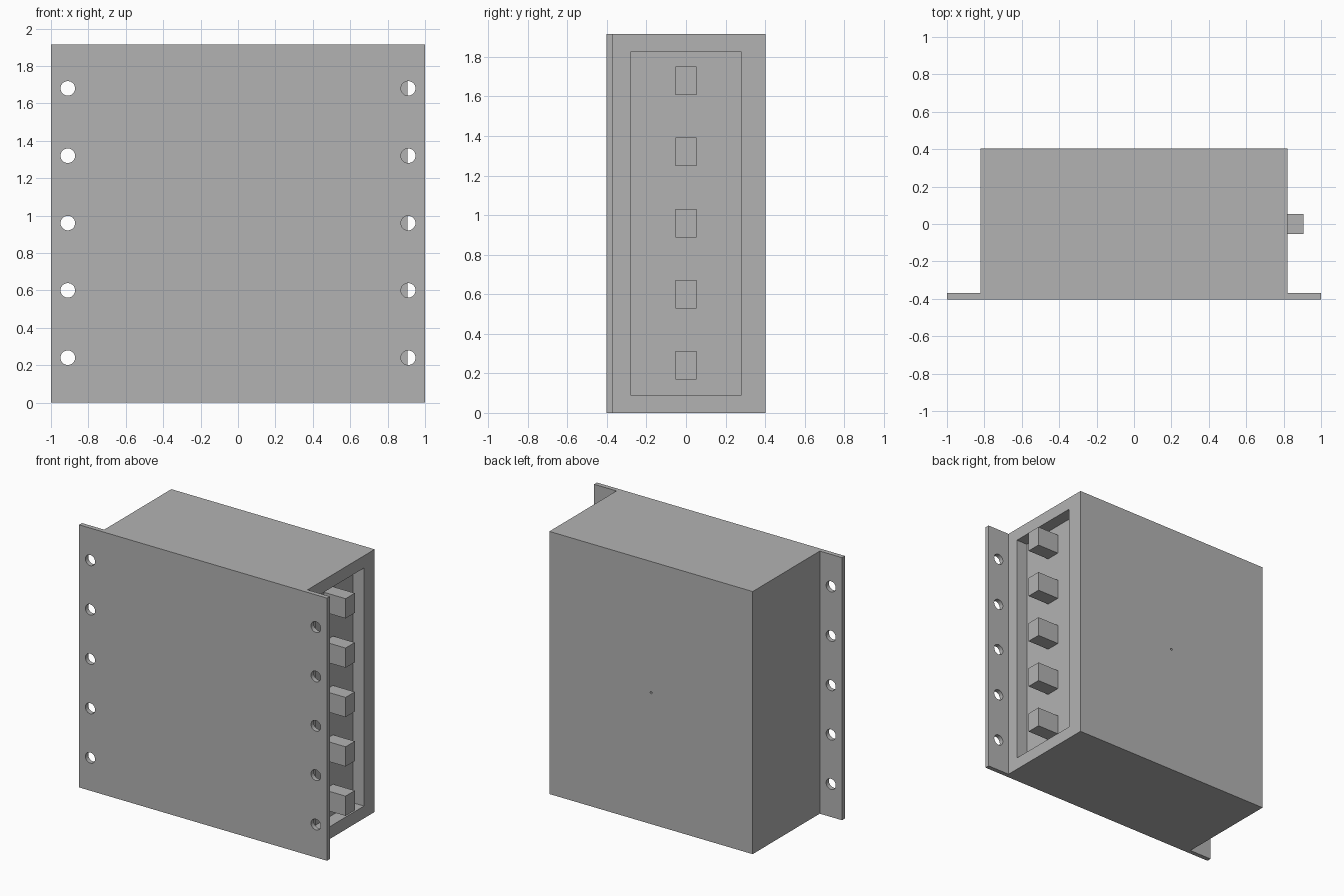
import bpy
import bmesh
import math

cube = bpy.data.objects.get("Cube")
if cube:
    bpy.data.objects.remove(cube, do_unlink=True)

HEIGHT = 1.915
BACK = 0.403            # half depth
BODY = 0.82             # half width of the body
PLATE_BACK = -0.37      # rear face of the front plate
FLOOR = 0.73            # x of the recess floor
ROWS = [0.24 + 0.36 * i for i in range(5)]

grey = bpy.data.materials.new("plain grey")
grey.use_nodes = True
grey.diffuse_color = (0.45, 0.45, 0.45, 1)
grey.node_tree.nodes["Principled BSDF"].inputs["Base Color"].default_value = grey.diffuse_color


def box(name, low, high):
    """Axis-aligned box between two corners."""
    bpy.ops.mesh.primitive_cube_add(size=1, location=[(a + b) / 2 for a, b in zip(low, high)])
    obj = bpy.context.object
    obj.name = name
    obj.scale = [b - a for a, b in zip(low, high)]
    bpy.ops.object.transform_apply(location=False, rotation=False, scale=True)
    obj.data.materials.append(grey)
    return obj


def drill(name, x, y, z, radius, length):
    """Cylinder along y, used as a cutter."""
    bpy.ops.mesh.primitive_cylinder_add(vertices=32, radius=radius, depth=length,
                                        location=(x, y, z), rotation=(math.pi / 2, 0, 0))
    obj = bpy.context.object
    obj.name = name
    obj.data.materials.append(grey)
    return obj


def cut(target, cutter):
    """Subtract the cutter, then discard it."""
    mod = target.modifiers.new(cutter.name, "BOOLEAN")
    mod.operation = "DIFFERENCE"
    mod.solver = "EXACT"
    mod.object = cutter
    cutter.hide_render = True
    bpy.context.view_layer.objects.active = target
    bpy.ops.object.modifier_apply(modifier=mod.name)
    bpy.data.objects.remove(cutter, do_unlink=True)


# Housing: flanged plan profile extruded upward
half = [(1, -BACK), (1, PLATE_BACK), (BODY, PLATE_BACK), (BODY, BACK)]
profile = half + [(-x, y) for x, y in reversed(half)]
bm = bmesh.new()
base = bm.faces.new([bm.verts.new((x, y, 0)) for x, y in profile])
grown = bmesh.ops.extrude_face_region(bm, geom=[base])
bmesh.ops.translate(bm, vec=(0, 0, HEIGHT),
                    verts=[v for v in grown["geom"] if isinstance(v, bmesh.types.BMVert)])
bmesh.ops.recalc_face_normals(bm, faces=bm.faces)
mesh = bpy.data.meshes.new("flanged_housing")
bm.to_mesh(mesh)
bm.free()
mesh.materials.append(grey)
housing = bpy.data.objects.new("flanged_housing", mesh)
bpy.context.collection.objects.link(housing)

# Shallow recess in the left side
cut(housing, box("recess_cutter", (FLOOR, -0.28, 0.09), (1.2, 0.28, HEIGHT - 0.09)))

# Mounting holes through both flanges
for side in (-1, 1):
    for z in ROWS:
        cut(housing, drill("hole_cutter", side * 0.91, -0.385, z, 0.039, 0.2))

# Pinhole in the centre of the back
cut(housing, drill("pinhole_cutter", 0, BACK, HEIGHT / 2, 0.008, 0.08))

bpy.ops.object.select_all(action="DESELECT")
housing.select_set(True)
bpy.context.view_layer.objects.active = housing
bpy.ops.object.shade_smooth_by_angle(angle=math.radians(30))

# Row of terminal blocks standing on the recess floor
for i, z in enumerate(ROWS):
    box(f"terminal_block_{i + 1}", (FLOOR, -0.053, z - 0.072), (0.905, 0.053, z + 0.072))
